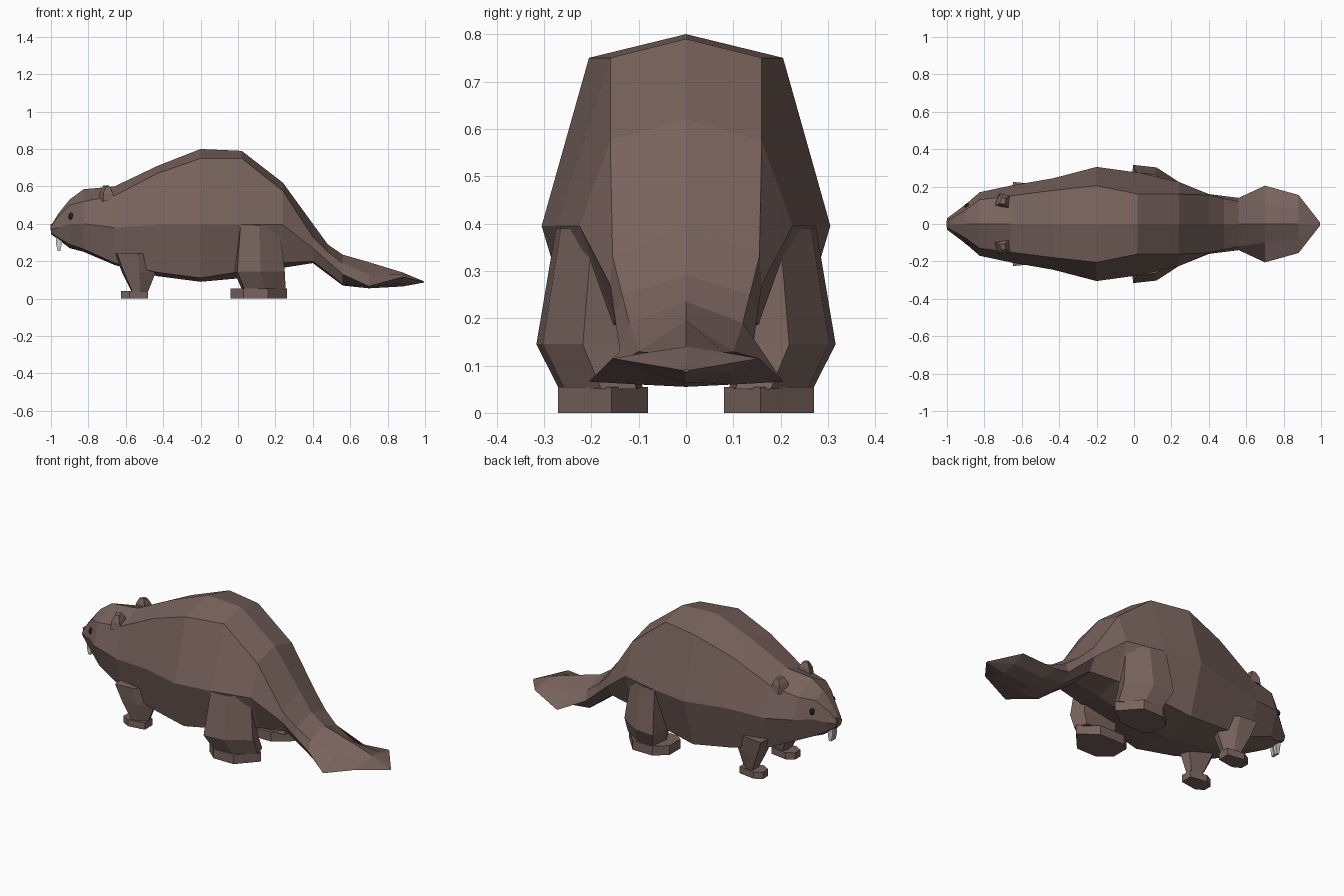
import bpy, bmesh
from mathutils import Vector


def material(name, rgb):
    m = bpy.data.materials.new(name)
    m.diffuse_color = (*rgb, 1)
    return m


FUR = material("brown_fur", (0.19, 0.125, 0.11))
DARK = material("dark_eye", (0.02, 0.025, 0.03))
IVORY = material("ivory", (0.6, 0.58, 0.54))


def loft(name, rings, mat, mirror=False):
    """Skin a list of equal-length point rings and cap both ends."""
    bm = bmesh.new()
    vs = [[bm.verts.new(p) for p in r] for r in rings]
    n = len(vs[0])
    for a, b in zip(vs, vs[1:]):
        for i in range(n):
            j = (i + 1) % n
            bm.faces.new((a[i], a[j], b[j], b[i]))
    bm.faces.new(vs[0])
    bm.faces.new(vs[-1])
    bmesh.ops.recalc_face_normals(bm, faces=bm.faces)
    me = bpy.data.meshes.new(name)
    bm.to_mesh(me)
    bm.free()
    me.materials.append(mat)
    ob = bpy.data.objects.new(name, me)
    bpy.context.collection.objects.link(ob)
    if mirror:
        mod = ob.modifiers.new("mirror", 'MIRROR')
        mod.use_axis = (False, True, False)
        mod.use_mirror_merge = False
    return ob


def section(x, zt, ys, zs, ym, zm, yb, zb, z0):
    """Eight-sided cross-section: spine, shoulder, flank, belly edge, belly."""
    return [(x, 0, zt), (x, ys, zs), (x, ym, zm), (x, yb, zb),
            (x, 0, z0), (x, -yb, zb), (x, -ym, zm), (x, -ys, zs)]


# Head, body and flat tail in one skin, nose to tail tip
body = [
    (-1.0, .39, .02, .385, .03, .37, .02, .35, .345),
    (-.96, .455, .04, .44, .06, .38, .04, .325, .315),
    (-.90, .53, .075, .50, .105, .40, .07, .29, .27),
    (-.825, .585, .13, .52, .17, .40, .12, .265, .25),
    (-.66, .60, .15, .55, .205, .38, .15, .19, .18),
    (-.43, .71, .18, .67, .245, .395, .19, .14, .12),
    (-.20, .80, .205, .75, .305, .395, .22, .11, .09),
    (.02, .79, .16, .75, .275, .395, .20, .145, .11),
    (.24, .62, .16, .575, .225, .395, .15, .19, .165),
    (.40, .40, .155, .33, .16, .27, .12, .20, .19),
    (.48, .29, .135, .25, .15, .20, .11, .14, .13),
    (.56, .235, .12, .19, .14, .13, .10, .075, .07),
    (.70, .195, .10, .13, .205, .066, .10, .06, .055),
    (.88, .14, .08, .128, .155, .115, .08, .085, .065),
    (.995, .092, .004, .092, .008, .09, .004, .088, .086),
]
loft("body", [section(*s) for s in body], FUR)

# Hind legs: bulging thigh, then flat foot pointed at the heel
THIGH = [(0, .35), (.06, 1), (.52, .93), (1, .5), (.9, .08), (.15, 0)]


def leg_ring(z, x0, x1, y0, y1):
    return [(x0 + u * (x1 - x0), y0 + v * (y1 - y0), z) for u, v in THIGH]


loft("hind_leg", [leg_ring(.39, .0, .22, .12, .275),
                  leg_ring(.145, -.02, .25, .12, .316),
                  leg_ring(.05, .02, .255, .09, .268)], FUR, True)
SOLE = [(-.04, .11), (-.04, .21), (.03, .27), (.16, .27),
        (.262, .157), (.16, .08), (.0, .08)]
loft("hind_foot", [[(x, y, z) for x, y in SOLE] for z in (0, .055)], FUR, True)

# Front legs: short tapered limb and small paw
loft("front_leg", [leg_ring(.24, -.66, -.43, .07, .225),
                   leg_ring(.14, -.62, -.44, .09, .21),
                   leg_ring(.04, -.57, -.48, .11, .19)], FUR, True)
PAW = [(-.625, .125), (-.625, .175), (-.58, .2), (-.48, .185), (-.48, .115), (-.58, .1)]
loft("front_paw", [[(x, y, z) for x, y in PAW]for z in (0, .04)], FUR, True)

# Ears: small leaning wedges
loft("ear", [[(-.75, .10, .53), (-.72, .165, .52), (-.66, .15, .53), (-.665, .08, .55)],
             [(-.735, .10, .575), (-.72, .155, .565), (-.67, .15, .565), (-.675, .09, .58)],
             [(-.72, .11, .605), (-.705, .14, .60), (-.685, .135, .60), (-.69, .105, .605)]],
     FUR, True)

# Nose pad and front teeth
loft("nose", [[(x, y * w, z) for y, z in ((-1, .40), (1, .40), (.6, .365), (-.6, .365))]
              for x, w in ((-.975, .03), (-1.003, .018))], FUR)
loft("tooth", [[(-.975 + d, .003, z), (-.975 + d, .022, z),
                (-.94 - d, .022, z), (-.94 - d, .003, z)]
               for z, d in ((.34, 0), (.29, .003), (.255, .01))], IVORY, True)

# Eyes: low-poly beads on the cheeks
for side, s in (("left", 1), ("right", -1)):
    bpy.ops.mesh.primitive_uv_sphere_add(segments=8, ring_count=6, radius=1,
                                         location=Vector((-.892, s * .096, .44)))
    eye = bpy.context.object
    eye.name = "eye_" + side
    eye.scale = (.015, .015, .02)
    eye.data.materials.append(DARK)
